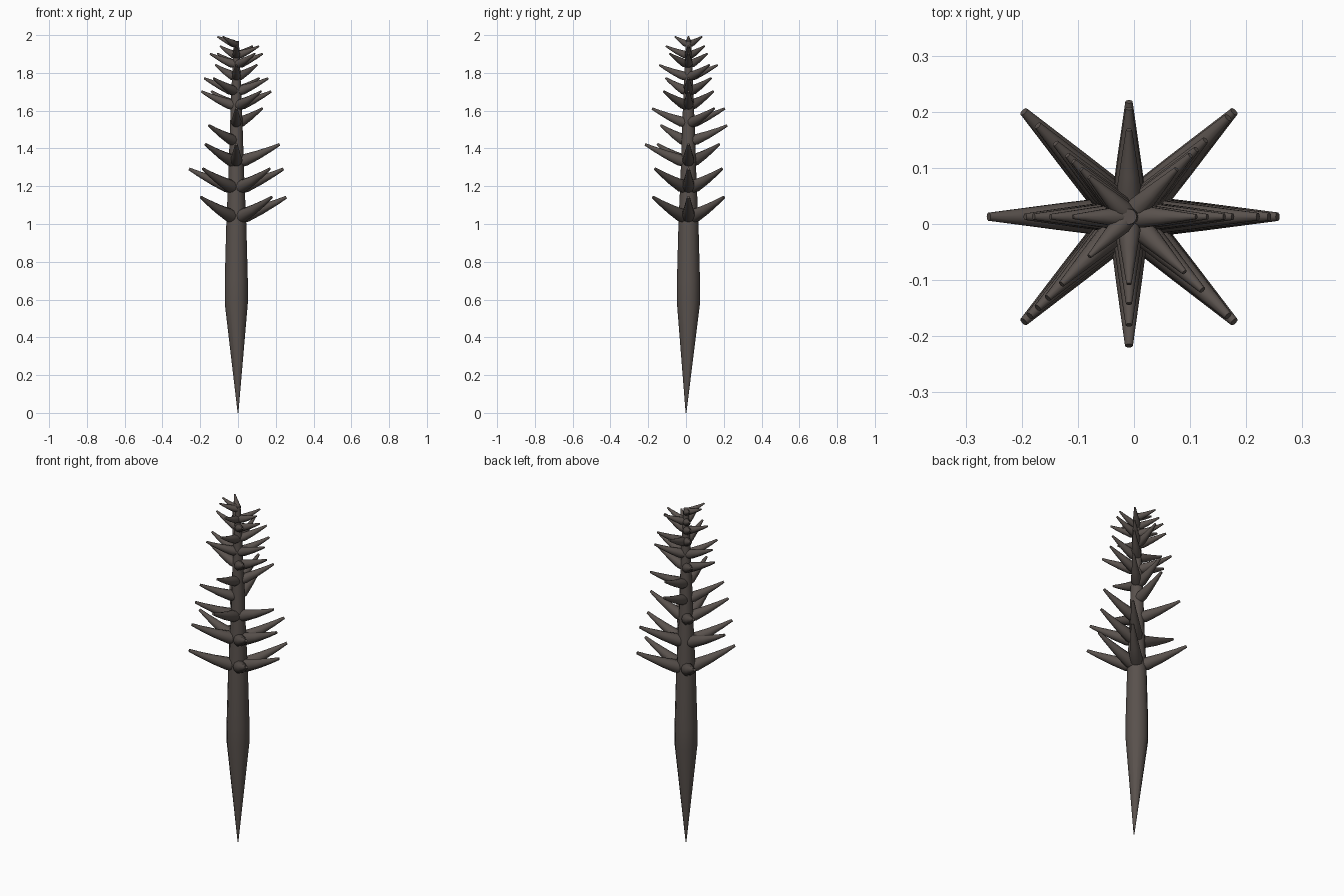
import bpy, bmesh, math
from mathutils import Vector

cube = bpy.data.objects.get("Cube")
if cube:
    bpy.data.objects.remove(cube, do_unlink=True)

bark = bpy.data.materials.new("dark_bark")
bark.use_nodes = True
COLOUR = (0.10, 0.083, 0.074, 1)
bark.diffuse_color = COLOUR
bark.node_tree.nodes["Principled BSDF"].inputs["Base Color"].default_value = COLOUR

AXIS = Vector((-0.009, 0.013, 0))
COMPASS = {n: i * math.pi / 4 for i, n in enumerate("E NE N NW W SW S SE".split())}


def tube(name, rings, sides):
    """Skin a capped tube through (centre, radius) rings."""
    bm = bmesh.new()
    loops = []
    for i, (c, r) in enumerate(rings):
        a, b = rings[max(i - 1, 0)][0], rings[min(i + 1, len(rings) - 1)][0]
        turn = Vector((0, 0, 1)).rotation_difference(b - a)
        loops.append([bm.verts.new(c + turn @ Vector((r * math.cos(t), r * math.sin(t), 0)))
                      for t in (2 * math.pi * k / sides for k in range(sides))])
    for lo, hi in zip(loops, loops[1:]):
        for k in range(sides):
            n = (k + 1) % sides
            bm.faces.new((lo[k], lo[n], hi[n], hi[k]))
    bm.faces.new(loops[0][::-1])
    bm.faces.new(loops[-1])
    bmesh.ops.recalc_face_normals(bm, faces=bm.faces)
    mesh = bpy.data.meshes.new(name)
    bm.to_mesh(mesh)
    bm.free()
    mesh.materials.append(bark)
    obj = bpy.data.objects.new(name, mesh)
    bpy.context.collection.objects.link(obj)
    bpy.ops.object.select_all(action='DESELECT')
    obj.select_set(True)
    bpy.context.view_layer.objects.active = obj
    bpy.ops.object.shade_smooth_by_angle(angle=math.radians(40))
    return obj


# Trunk: pointed root, swollen shaft, thinning stem
profile = [(0.58, 0.061), (0.7, 0.061), (1.0, 0.053), (1.25, 0.042),
           (1.5, 0.034), (1.75, 0.024), (1.97, 0.014)]
tube("trunk", [(Vector((0, 0, 0)), 0.002)]
     + [(AXIS + Vector((0, 0, z)), r) for z, r in profile], 12)

# Tiers of branches: tip height, reach, directions
tiers = [
    (1.15, 0.265, "E NE NW SW SE"),
    (1.30, 0.25, "E NE W SW SE"),
    (1.43, 0.23, "E NW SW S"),
    (1.53, 0.205, "N SW"),
    (1.62, 0.193, "N S NE"),
    (1.71, 0.185, "E W NW SE"),
    (1.78, 0.17, "E W NE SW"),
    (1.85, 0.155, "N S NE NW"),
    (1.91, 0.14, "E W NW SE"),
    (1.95, 0.12, "E NE NW S"),
    (2.0, 0.1, "NW SW W"),
]
for level, (tip_z, reach, names) in enumerate(tiers, 1):
    thick = 0.008 + 0.105 * reach
    for n in names.split():
        out = Vector((math.cos(COMPASS[n]), math.sin(COMPASS[n]), 0))
        rings = []
        # Slightly drooping arc from the trunk to a blunt tip
        for t, girth in ((0, 0.8), (0.2, 1), (0.5, 0.72), (0.8, 0.42), (1, 0.22)):
            rise = -0.43 * reach * (1 - (0.75 * t + 0.25 * t * t))
            rings.append((AXIS + out * reach * t + Vector((0, 0, tip_z - 0.008 + rise)),
                          thick * girth))
        tube(f"branch_{level}_{n.lower()}", rings, 10)
